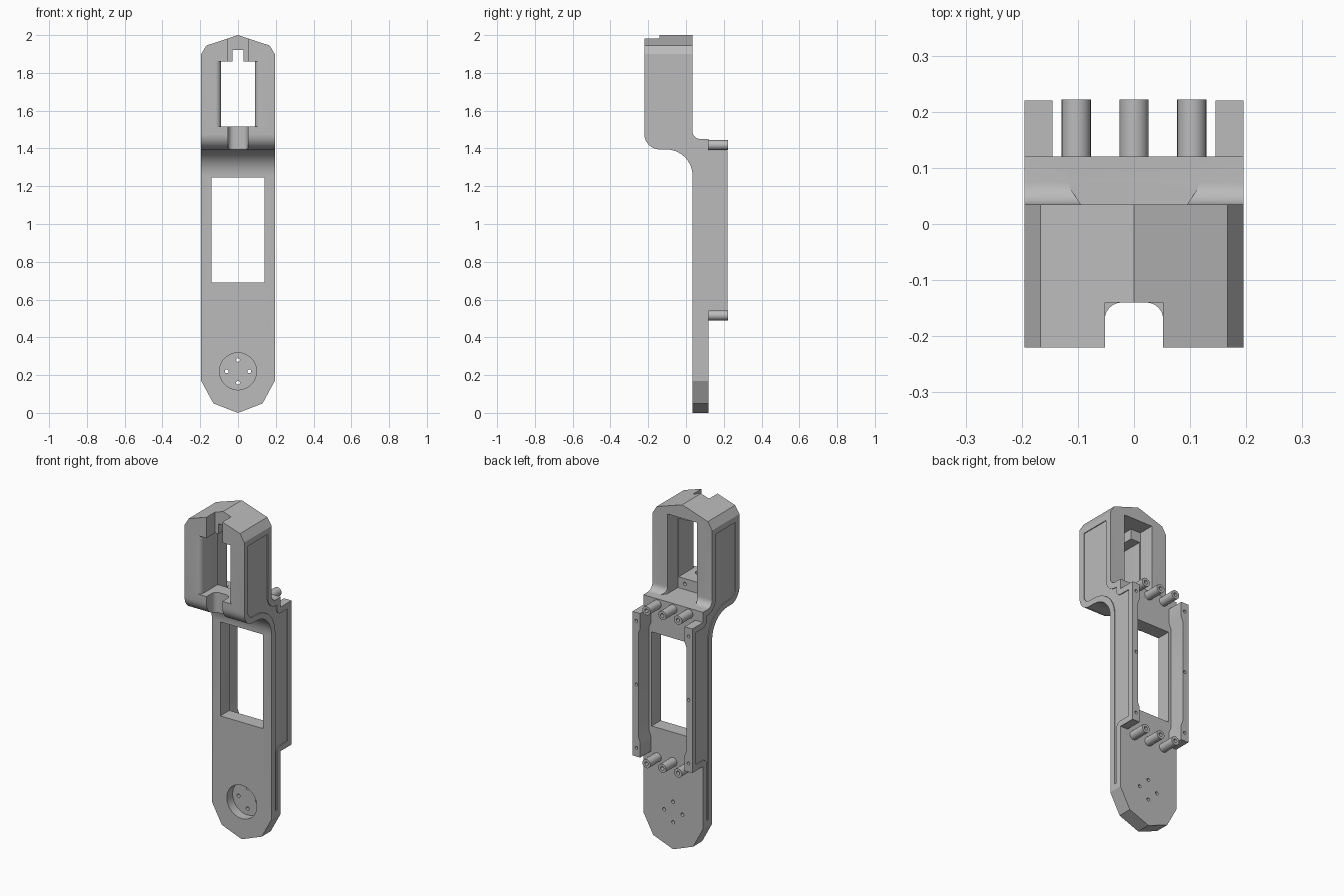
import bpy, math
from mathutils import Vector

cube = bpy.data.objects.get("Cube")
if cube:
    bpy.data.objects.remove(cube, do_unlink=True)

grey = bpy.data.materials.new("plain_grey")
grey.use_nodes = True
colour = (0.5, 0.5, 0.5, 1)
grey.diffuse_color = colour
grey.node_tree.nodes["Principled BSDF"].inputs["Base Color"].default_value = colour


def fillet(corners, inset=0.0, steps=8):
    """Round a counter-clockwise outline of (u, v, radius), optionally inset."""
    n = len(corners)
    pts = [Vector(c[:2]) for c in corners]
    moved, info = [], []
    for i, p in enumerate(pts):
        a = (p - pts[i - 1]).normalized()
        b = (pts[(i + 1) % n] - p).normalized()
        turn = a.x * b.y - a.y * b.x
        na, nb = Vector((-a.y, a.x)), Vector((-b.y, b.x))
        moved.append(p + (na + nb) * inset / (1 + na.dot(nb)))
        r = corners[i][2] + (-inset if turn > 0 else inset)
        info.append((a, b, turn, max(r, 0)))
    out = []
    for p, (a, b, turn, r) in zip(moved, info):
        if r < 1e-4:
            out.append(tuple(p))
            continue
        angle = a.angle(b)
        start = p - a * r * math.tan(angle / 2)
        side = 1 if turn > 0 else -1
        normal = Vector((-a.y, a.x)) * side
        centre = start + normal * r
        for k in range(steps + 1):
            t = angle * k / steps
            out.append(tuple(centre - normal * r * math.cos(t) + a * r * math.sin(t)))
    return out


def prism(name, outline, axis, lo, hi):
    """Extrude a 2D outline along one axis; the outline uses the other two in order."""
    def place(p, d):
        v = list(p)
        v.insert("xyz".index(axis), d)
        return v
    n = len(outline)
    verts = [place(p, lo) for p in outline] + [place(p, hi) for p in outline]
    faces = [list(range(n))[::-1], list(range(n, 2 * n))]
    faces += [[i, (i + 1) % n, (i + 1) % n + n, i + n] for i in range(n)]
    mesh = bpy.data.meshes.new(name)
    mesh.from_pydata(verts, [], faces)
    mesh.materials.append(grey)
    ob = bpy.data.objects.new(name, mesh)
    bpy.context.collection.objects.link(ob)
    bpy.ops.object.select_all(action="DESELECT")
    bpy.context.view_layer.objects.active = ob
    ob.select_set(True)
    bpy.ops.object.mode_set(mode="EDIT")
    bpy.ops.mesh.select_all(action="SELECT")
    bpy.ops.mesh.normals_make_consistent(inside=False)
    bpy.ops.object.mode_set(mode="OBJECT")
    return ob


def rect(u0, u1, v0, v1):
    return [(u0, v0), (u1, v0), (u1, v1), (u0, v1)]


def disc(u, v, r, sides=24):
    turns = [2 * math.pi * k / sides for k in range(sides)]
    return [(u + r * math.cos(t), v + r * math.sin(t)) for t in turns]


def mirrored(half):
    return half + [(-x, v) for x, v in reversed(half)]


def boolean(ob, tool, operation="DIFFERENCE"):
    mod = ob.modifiers.new("cut", "BOOLEAN")
    mod.operation, mod.solver, mod.object = operation, "EXACT", tool
    bpy.context.view_layer.objects.active = ob
    bpy.ops.object.modifier_apply(modifier=mod.name)
    bpy.data.objects.remove(tool, do_unlink=True)


def smooth(ob):
    bpy.ops.object.select_all(action="DESELECT")
    bpy.context.view_layer.objects.active = ob
    ob.select_set(True)
    bpy.ops.object.shade_smooth_by_angle(angle=math.radians(25))


def side_profile(bottom, top):
    return [(0.035, bottom, 0), (0.12, bottom, 0), (0.12, 0.54, 0), (0.22, 0.54, 0),
            (0.22, 1.39, 0), (0.12, 1.39, 0), (0.12, 1.45, 0), (0.035, 1.45, 0.04),
            (0.035, top, 0), (-0.22, top, 0), (-0.22, 1.395, 0.08), (0.035, 1.395, 0.14)]


# Body: side profile trimmed by the pointed front outline
body = prism("body", fillet(side_profile(-0.05, 2.05)), "x", -0.195, 0.195)
outline = [(-0.195, 0.17), (-0.13, 0.05), (0, 0), (0.13, 0.05), (0.195, 0.17),
           (0.195, 1.9), (0.167, 1.945), (0, 2), (-0.167, 1.945), (-0.195, 1.9)]
wide = [(x * 1.0001, z) for x, z in outline]
boolean(body, prism("trim", wide, "y", -0.5, 0.5), "INTERSECT")

# Shallow side panels following the profile
panel = fillet(side_profile(0.17, 1.9), inset=0.035)
for lo, hi in ((0.19, 0.25), (-0.25, -0.19)):
    boolean(body, prism("panel_cut", panel, "x", lo, hi))

# Channel between the rear rails, wider along the middle
channel = mirrored([(0.145, 0.4), (0.145, 0.63), (0.157, 0.66),
                    (0.157, 1.27), (0.145, 1.3), (0.145, 1.6)])
boolean(body, prism("channel_cut", channel, "y", 0.12, 0.4))

# Main window
boolean(body, prism("window_cut", rect(-0.14, 0.14, 0.69, 1.245), "y", -0.1, 0.3))

# Head opening with rounded front lips
lip = [(0.12 - 0.03 * math.sin(t), -0.19 - 0.03 * math.cos(t))
       for t in [math.pi / 2 * k / 8 for k in range(9)]]
front_plan = mirrored([(0.12, -0.3)] + lip + [(0.09, 0.1)])
boolean(body, prism("opening_cut", front_plan, "z", 1.515, 1.86))

# Taller rear pocket, flared where it meets the back
rear_plan = mirrored([(0.095, -0.06), (0.095, 0.035), (0.115, 0.065), (0.115, 0.1)])
boolean(body, prism("pocket_cut", rear_plan, "z", 1.45, 1.92))
boolean(body, prism("notch_cut", rect(-0.03, 0.03, 1.8, 1.92), "y", -0.2, 0))

# Front cable slot through the top and bottom of the head
boolean(body, prism("top_slot_cut", rect(-0.052, 0.052, -0.3, -0.14), "z", 1.8, 2.1))
slot = fillet([(-0.052, -0.3, 0), (0.052, -0.3, 0), (0.052, -0.14, 0.03), (-0.052, -0.14, 0.03)])
boolean(body, prism("bottom_slot_cut", slot, "z", 1.3, 1.6))

# Round recess with four screw holes
boolean(body, prism("recess_cut", disc(0, 0.22, 0.098, 48), "y", -0.1, 0.09))
for dx, dz in ((0.06, 0), (-0.06, 0), (0, 0.06), (0, -0.06)):
    boolean(body, prism("screw_cut", disc(dx, 0.22 + dz, 0.01, 16), "y", 0, 0.3))

# Screw holes in the rails and in the block inside the head
for side in (-1, 1):
    for z in (0.59, 0.965, 1.34):
        boolean(body, prism("rail_hole_cut", disc(side * 0.17, z, 0.009, 16), "y", 0.17, 0.3))
    boolean(body, prism("block_hole_cut", disc(side * 0.05, 1.483, 0.01, 16), "y", -0.1, 0))
smooth(body)

# Hollow rear standoffs
for row, z in (("upper", 1.418), ("lower", 0.516)):
    for place, x in (("right", -0.103), ("middle", 0), ("left", 0.103)):
        post = prism(f"{row}_{place}_standoff", disc(x, z, 0.026), "y", 0.115, 0.222)
        boolean(post, prism("bore_cut", disc(x, z, 0.011, 16), "y", 0.17, 0.3))
        smooth(post)
